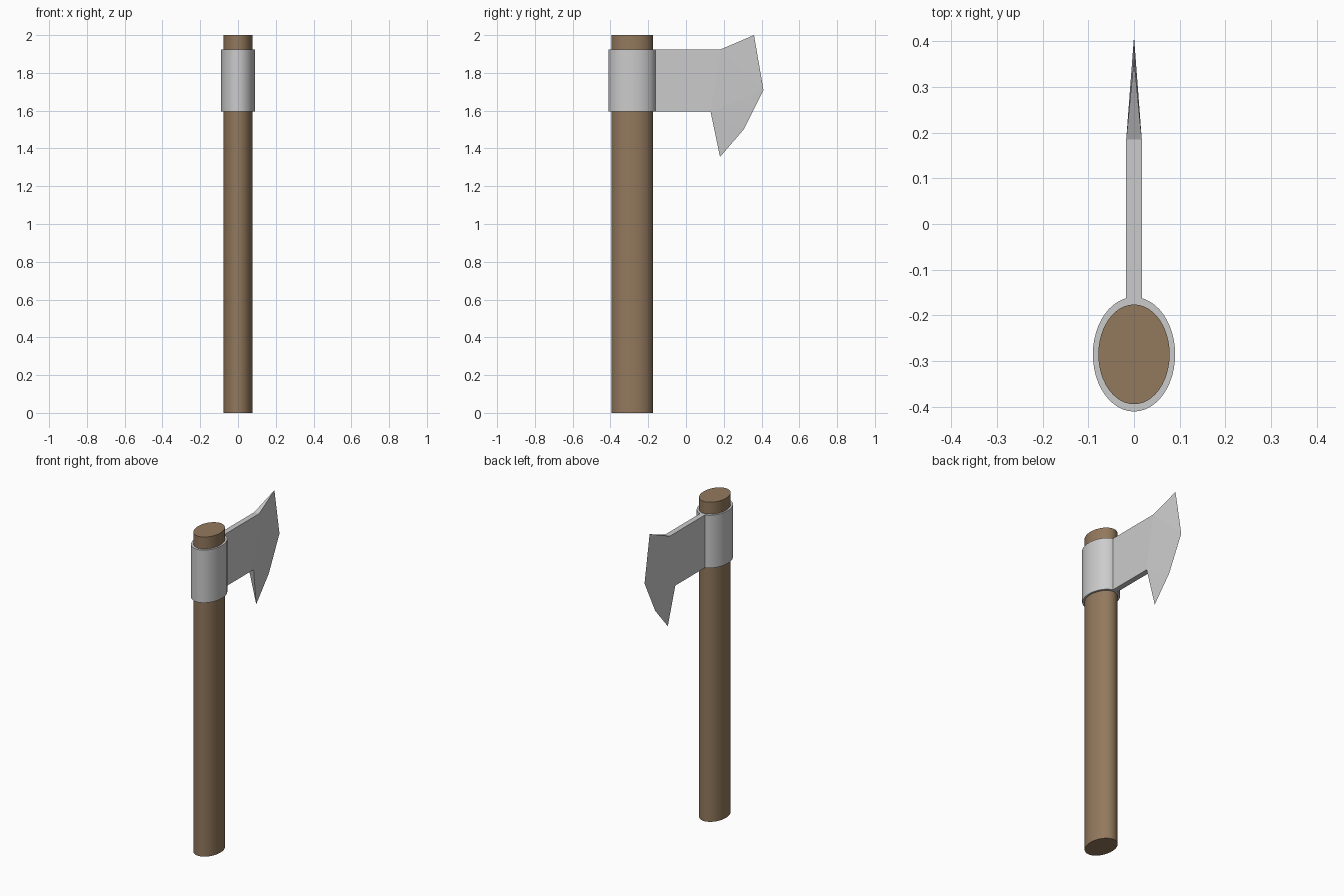
import bpy, bmesh, math

if "Cube" in bpy.data.objects:
    bpy.data.objects.remove(bpy.data.objects["Cube"])

CY, N = -0.285, 48


def material(name, color):
    m = bpy.data.materials.new(name)
    m.diffuse_color = color
    m.use_nodes = True
    m.node_tree.nodes["Principled BSDF"].inputs["Base Color"].default_value = m.diffuse_color
    return m


def make_object(name, bm, smooth=False):
    bmesh.ops.recalc_face_normals(bm, faces=bm.faces)
    mesh = bpy.data.meshes.new(name)
    bm.to_mesh(mesh)
    bm.free()
    ob = bpy.data.objects.new(name, mesh)
    bpy.context.collection.objects.link(ob)
    if smooth:
        bpy.ops.object.select_all(action='DESELECT')
        ob.select_set(True)
        bpy.context.view_layer.objects.active = ob
        bpy.ops.object.shade_smooth_by_angle(angle=math.radians(30))
    return ob


def ellipse(bm, rx, ry, z):
    return [bm.verts.new((rx * math.cos(a), CY + ry * math.sin(a), z))
            for a in (2 * math.pi * i / N for i in range(N))]


def bridge(bm, a, b):
    for i in range(N):
        j = (i + 1) % N
        bm.faces.new((a[i], a[j], b[j], b[i]))


# Oval wooden handle
bm = bmesh.new()
low, high = ellipse(bm, 0.078, 0.109, 0), ellipse(bm, 0.078, 0.109, 2)
bridge(bm, low, high)
bm.faces.new(low)
bm.faces.new(high)
handle = make_object("handle", bm, True)
handle.data.materials.append(material("wood", (0.29, 0.19, 0.11, 1)))

# Steel collar wrapped around the handle
Z0, Z1 = 1.595, 1.925
bm = bmesh.new()
rings = [ellipse(bm, rx, ry, z) for rx, ry, z in
         ((0.09, 0.125, Z0), (0.09, 0.125, Z1), (0.0775, 0.1085, Z1), (0.0775, 0.1085, Z0))]
for k in range(4):
    bridge(bm, rings[k], rings[(k + 1) % 4])
make_object("collar", bm, True)

# Bearded blade: flat neck tapering to a cutting edge
T = 0.017
bm = bmesh.new()
edge = [bm.verts.new((0, y, z)) for y, z in
        ((0.36, 2.0), (0.41, 1.71), (0.305, 1.50), (0.18, 1.355))]
sides = []
for s in (-1, 1):
    back_low, low, top, back_top = [bm.verts.new((s * T, y, z)) for y, z in
                                    ((-0.164, Z0), (0.13, Z0), (0.185, Z1), (-0.164, Z1))]
    bm.faces.new((back_low, low, top, back_top))
    for f in ((top, edge[0], edge[1]), (top, edge[1], low),
              (low, edge[1], edge[2]), (low, edge[2], edge[3])):
        bm.faces.new(f)
    sides.append((back_low, low, top, back_top))
l, r = sides
bm.faces.new((l[0], l[1], r[1], r[0]))
bm.faces.new((l[2], l[3], r[3], r[2]))
bm.faces.new((l[3], l[0], r[0], r[3]))
bm.faces.new((l[2], r[2], edge[0]))
bm.faces.new((l[1], r[1], edge[3]))
make_object("blade", bm)
